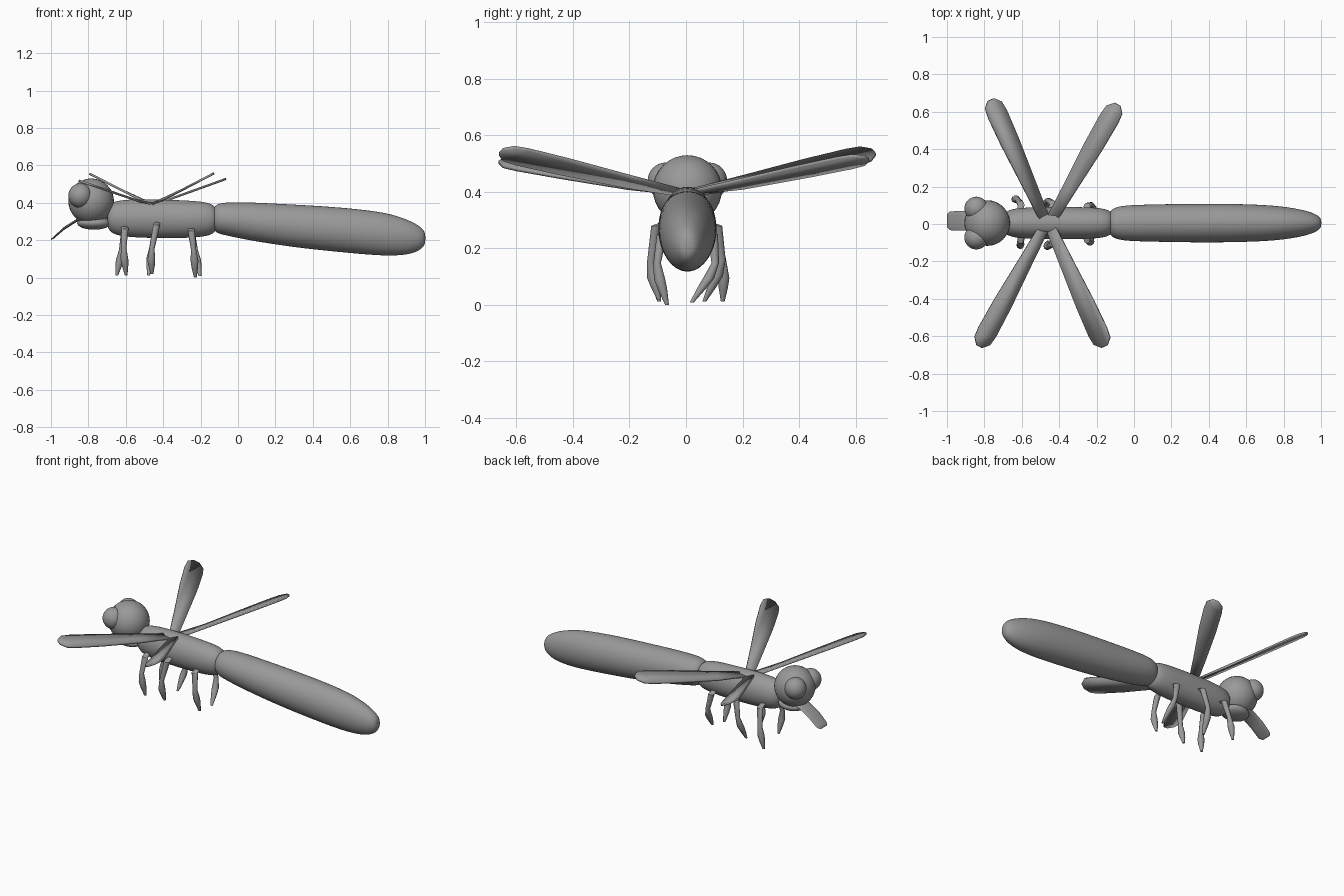
import bpy, bmesh, math
from mathutils import Vector

cube = bpy.data.objects.get("Cube")
if cube:
    bpy.data.objects.remove(cube, do_unlink=True)

grey = bpy.data.materials.new("plain grey")
grey.use_nodes = True
GREY = (0.32, 0.32, 0.32, 1)
grey.diffuse_color = GREY
grey.node_tree.nodes["Principled BSDF"].inputs["Base Color"].default_value = GREY


def finish(name, bm, angle=50, subdiv=0):
    bmesh.ops.recalc_face_normals(bm, faces=bm.faces)
    mesh = bpy.data.meshes.new(name)
    bm.to_mesh(mesh)
    bm.free()
    mesh.materials.append(grey)
    ob = bpy.data.objects.new(name, mesh)
    bpy.context.collection.objects.link(ob)
    if subdiv:
        mod = ob.modifiers.new("Smooth", "SUBSURF")
        mod.levels = mod.render_levels = subdiv
    bpy.ops.object.select_all(action="DESELECT")
    ob.select_set(True)
    bpy.context.view_layer.objects.active = ob
    bpy.ops.object.shade_smooth_by_angle(angle=math.radians(angle))
    return ob


def loft(name, rings, u, v, sides=16, **kw):
    """Bridge elliptical rings given as (centre, radius along u, radius along v)."""
    bm = bmesh.new()
    u, v = Vector(u), Vector(v)
    loops = []
    for centre, ru, rv in rings:
        angles = [math.tau * i / sides for i in range(sides)]
        loops.append([bm.verts.new(Vector(centre) + u * ru * math.cos(a) + v * rv * math.sin(a))
                      for a in angles])
    for a, b in zip(loops, loops[1:]):
        for i in range(sides):
            j = (i + 1) % sides
            bm.faces.new((a[i], a[j], b[j], b[i]))
    bm.faces.new(loops[0])
    bm.faces.new(loops[-1])
    return finish(name, bm, **kw)


def ball(name, centre, radii):
    bm = bmesh.new()
    bmesh.ops.create_uvsphere(bm, u_segments=32, v_segments=16, radius=1)
    bmesh.ops.scale(bm, vec=radii, verts=bm.verts)
    bmesh.ops.translate(bm, vec=centre, verts=bm.verts)
    return finish(name, bm)


Y, Z = (0, 1, 0), (0, 0, 1)
MID = 0.005


def body(name, profile):
    rings = [((x, MID, z), ry, rz) for x, z, ry, rz in profile]
    return loft(name, rings, Y, Z, subdiv=2, angle=80)


# Head, eyes and jaw
ball("head", (-0.785, MID, 0.408), (0.122, 0.122, 0.122))
for side, label in ((1, "left"), (-1, "right")):
    ball(label + "_eye", (-0.843, MID + 0.077 * side, 0.438), (0.064, 0.064, 0.066))
ball("jaw", (-0.77, MID, 0.292), (0.09, 0.075, 0.036))

# Flat drooping tongue
loft("tongue", [((-1.0, 0.017, 0.204), 0.034, 0.003), ((-0.985, 0.017, 0.214), 0.05, 0.006),
                ((-0.93, 0.017, 0.263), 0.053, 0.008), ((-0.86, 0.017, 0.307), 0.053, 0.008),
                ((-0.76, 0.017, 0.32), 0.045, 0.008)], Y, Z, sides=12)

# Thorax and long drooping abdomen
body("thorax", [(-0.7, 0.32, 0.04, 0.045), (-0.685, 0.32, 0.065, 0.08), (-0.63, 0.318, 0.083, 0.1),
                (-0.5, 0.316, 0.088, 0.107), (-0.3, 0.312, 0.088, 0.104),
                (-0.18, 0.312, 0.084, 0.097), (-0.125, 0.312, 0.068, 0.078),
                (-0.108, 0.312, 0.04, 0.04)])
body("abdomen", [(-0.134, 0.315, 0.05, 0.05), (-0.12, 0.315, 0.077, 0.078),
                 (-0.07, 0.315, 0.096, 0.09), (0.05, 0.302, 0.101, 0.104),
                 (0.3, 0.276, 0.106, 0.117), (0.5, 0.26, 0.106, 0.122),
                 (0.7, 0.241, 0.1, 0.122), (0.82, 0.228, 0.088, 0.115),
                 (0.92, 0.214, 0.069, 0.093), (0.98, 0.21, 0.046, 0.062),
                 (1.003, 0.21, 0.022, 0.03)])

# Wings: flat blades along a plan axis, rising with distance from the root in x
BLADE = ((0, 0.026), (0.3, 0.036), (0.65, 0.05), (0.88, 0.053), (0.955, 0.047), (1, 0.017))


def wing(name, root, tip, slope):
    root, tip = Vector(root), Vector(tip)
    axis = tip - root
    across = Vector((-axis.y, axis.x)).normalized()
    bm = bmesh.new()
    edges = []
    for sign in (1, -1):
        row = []
        for t, half in BLADE:
            p = root + axis * t + across * half * sign
            row.append(bm.verts.new((p.x, p.y, 0.385 + slope * abs(p.x + 0.46))))
        edges.append(row)
    bm.faces.new(edges[0] + edges[1][::-1])
    ob = finish(name, bm, angle=30)
    mod = ob.modifiers.new("Thickness", "SOLIDIFY")
    mod.thickness, mod.offset = 0.012, 0


wing("rear_left_wing", (-0.46, -0.01), (-0.088, 0.64), 0.36)
wing("front_left_wing", (-0.475, 0.02), (-0.765, 0.665), 0.51)
wing("front_right_wing", (-0.465, 0.01), (-0.827, -0.655), 0.34)
wing("rear_right_wing", (-0.445, -0.02), (-0.158, -0.655), 0.52)

# Legs: hip, knee and pointed foot, each as (x, distance from the middle, z)
LEGS = {
    "front_left": (1, (-0.605, 0.1, 0.26), (-0.625, 0.13, 0.13), (-0.648, 0.125, 0.012)),
    "middle_left": (1, (-0.435, 0.105, 0.28), (-0.465, 0.125, 0.14), (-0.478, 0.06, 0.012)),
    "rear_left": (1, (-0.25, 0.09, 0.25), (-0.225, 0.1, 0.13), (-0.203, 0.015, 0.008)),
    "front_right": (-1, (-0.605, 0.09, 0.26), (-0.612, 0.125, 0.14), (-0.598, 0.1, 0.012)),
    "middle_right": (-1, (-0.435, 0.11, 0.28), (-0.465, 0.133, 0.13), (-0.46, 0.1, 0.018)),
    "rear_right": (-1, (-0.25, 0.09, 0.25), (-0.235, 0.11, 0.13), (-0.228, 0.072, 0.0)),
}
for name, (side, *joints) in LEGS.items():
    hip, knee, foot = (Vector((x, MID + side * y, z)) for x, y, z in joints)
    inner = hip + Vector((0, -side * 0.05, 0.02))
    loft(name + "_leg", [(inner, 0.015, 0.015), (hip, 0.019, 0.019), (knee.lerp(hip, 0.15), 0.014, 0.014),
                         (knee.lerp(foot, 0.3), 0.021, 0.021), (knee.lerp(foot, 0.6), 0.017, 0.017),
                         (foot, 0.007, 0.007)], (1, 0, 0), Y, sides=10)
